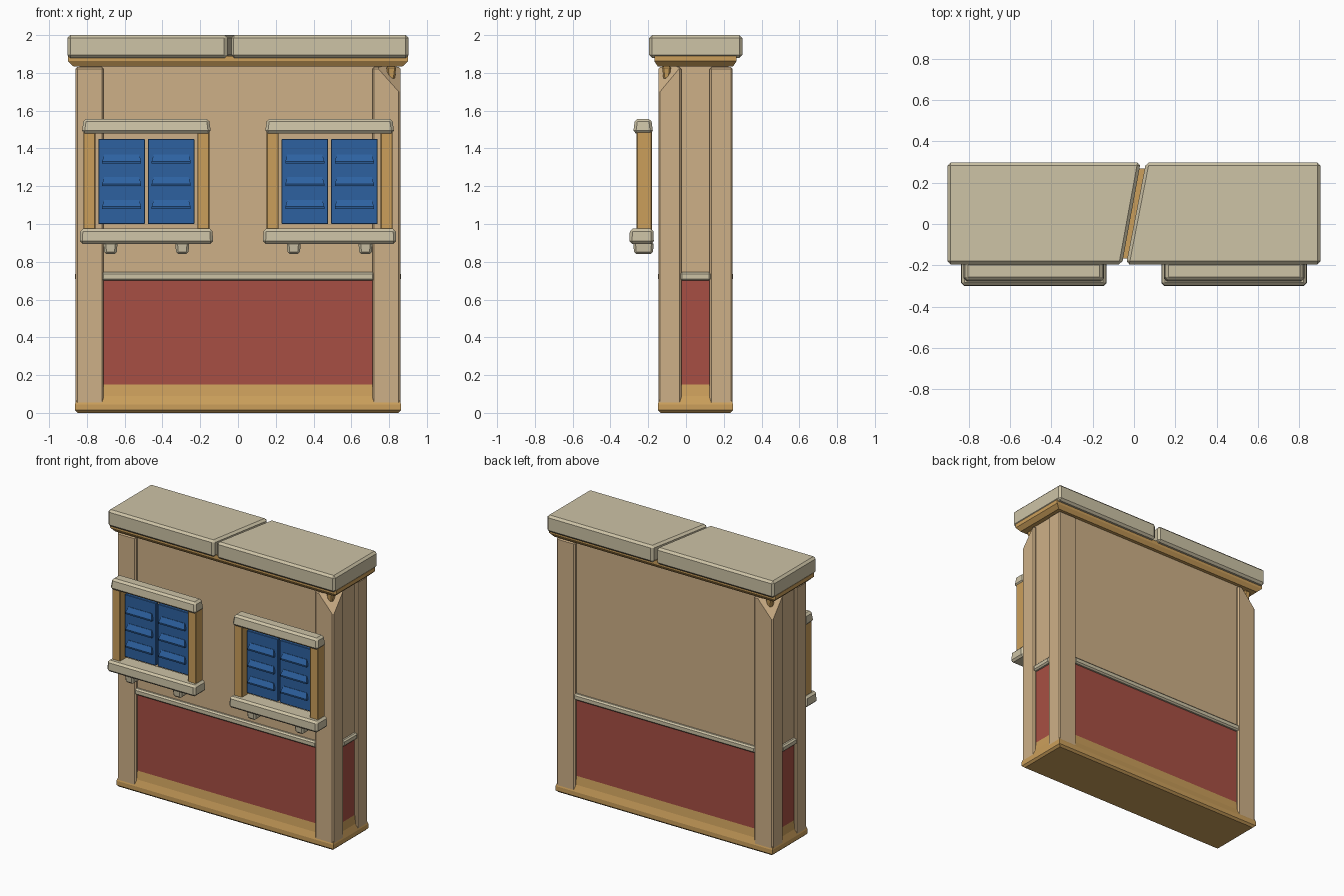
import bpy, bmesh
from mathutils import Vector

if "Cube" in bpy.data.objects:
    bpy.data.objects.remove(bpy.data.objects["Cube"])


def material(name, r, g, b):
    m = bpy.data.materials.new(name)
    lin = [((c / 255 + 0.055) / 1.055) ** 2.4 for c in (r, g, b)]
    m.diffuse_color = (*lin, 1)
    m.use_nodes = True
    m.node_tree.nodes["Principled BSDF"].inputs["Base Color"].default_value = m.diffuse_color
    return m


TAN = material("tan_plaster", 206, 176, 135)
GOLD = material("golden_wood", 203, 159, 91)
CREAM = material("cream_stone", 205, 195, 166)
BLUE = material("blue_paint", 45, 97, 160)
RED = material("red_paint", 167, 79, 67)


def finish(name, bm, *mats):
    bmesh.ops.recalc_face_normals(bm, faces=bm.faces[:])
    me = bpy.data.meshes.new(name)
    bm.to_mesh(me)
    bm.free()
    for m in mats:
        me.materials.append(m)
    ob = bpy.data.objects.new(name, me)
    bpy.context.collection.objects.link(ob)
    return ob


def loft(rings):
    """Stack of closed rings with caps."""
    bm = bmesh.new()
    loops = [[bm.verts.new(p) for p in r] for r in rings]
    n = len(loops[0])
    for a, b in zip(loops, loops[1:]):
        for i in range(n):
            j = (i + 1) % n
            bm.faces.new((a[i], a[j], b[j], b[i]))
    bm.faces.new(loops[0][::-1])
    bm.faces.new(loops[-1])
    bmesh.ops.recalc_face_normals(bm, faces=bm.faces[:])
    return bm


def rect(x0, x1, y0, y1, z, i=0.0, j=None):
    j = i if j is None else j
    return [(x0 + i, y0 + j, z), (x1 - i, y0 + j, z),
            (x1 - i, y1 - j, z), (x0 + i, y1 - j, z)]


def bevel(bm, w):
    if w:
        bmesh.ops.bevel(bm, geom=bm.edges[:], offset=w, segments=1,
                        affect='EDGES', profile=0.5)


def box(name, x, y, z, mat, w=0.008, top=0.0, bottom=0.0):
    bm = loft([rect(*x, *y, z[0], bottom), rect(*x, *y, z[1], top)])
    bevel(bm, w)
    return finish(name, bm, mat)


HX, Y0, Y1, YC = 0.86, -0.146, 0.246, 0.05   # outer footprint


def chip(bm, s):
    """Slice the broken top corner; s=1 front right, s=-1 back left."""
    def turn(x, y, z):
        return Vector((s * x, YC + s * (y - YC), z))
    a, b, c = turn(0.735, Y0, 1.83), turn(HX, -0.03, 1.83), turn(HX, Y0, 1.69)
    n = (b - a).cross(c - a)
    if n.dot(turn(HX, Y0, 1.83) - a) < 0:
        n = -n
    r = bmesh.ops.bisect_plane(bm, geom=bm.verts[:] + bm.edges[:] + bm.faces[:],
                               plane_co=a, plane_no=n, clear_outer=True)
    cut = [e for e in r['geom_cut'] if isinstance(e, bmesh.types.BMEdge)]
    if cut:
        bmesh.ops.holes_fill(bm, edges=cut, sides=0)


# wall body with flared skirting, coloured by height
core = loft([rect(-HX, HX, Y0, Y1, z, i) for z, i in
             ((0, 0.012), (0.014, -0.003), (0.045, -0.003), (0.09, 0.012),
              (0.15, 0.02), (0.70, 0.02), (1.84, 0.02))])
for s in (1, -1):
    chip(core, s)
for f in core.faces:
    h = f.calc_center_median().z
    f.material_index = 0 if h < 0.15 else 1 if h < 0.70 else 2
finish("wall_body", core, GOLD, RED, TAN)

# corner pillars, two of them with a broken corner
for sx in (-1, 1):
    for sy in (-1, 1):
        xs = sorted((sx * 0.712, sx * HX))
        ys = (Y0, -0.025) if sy < 0 else (0.125, Y1)
        bm = loft([rect(*xs, *ys, 0.03), rect(*xs, *ys, 1.83)])
        bevel(bm, 0.009)
        if sx == -sy:
            chip(bm, sx)
        finish("corner_pillar", bm, TAN)

# wooden pegs showing at the broken corners
for s in (1, -1):
    x, y = s * 0.812, YC + s * (-0.103 - YC)
    box("exposed_peg", (x - 0.026, x + 0.026), (y - 0.024, y + 0.024),
        (1.765, 1.835), GOLD, 0.008, bottom=0.008)

# rail around the wall between the pillars
for y in ((Y0 - 0.002, Y0 + 0.04), (Y1 - 0.04, Y1 + 0.002)):
    box("wall_rail", (-0.722, 0.722), y, (0.70, 0.745), CREAM, 0.01)
for s in (-1, 1):
    box("side_rail", sorted((s * 0.82, s * 0.862)), (-0.032, 0.132),
        (0.70, 0.745), CREAM, 0.01)

# cornice under the roof
finish("cornice", loft([rect(-0.9, 0.9, -0.168, 0.268, z, i, j) for z, i, j in
                        ((1.835, 0.028, 0.018), (1.862, 0, 0), (1.89, 0, 0))]), GOLD)

# two roof slabs split by a slanted gap
left = [(-0.903, -0.195), (-0.058, -0.195), (0.032, 0.298), (-0.903, 0.298)]
right = [(-0.038, -0.195), (0.903, -0.195), (0.903, 0.298), (0.058, 0.298)]
for name, pts in (("roof_slab_left", left), ("roof_slab_right", right)):
    bm = loft([[(x, y, z) for x, y in pts] for z in (1.88, 2.0)])
    bevel(bm, 0.015)
    finish(name, bm, CREAM)


def window(cx):
    def span(a, b):
        return (cx + a, cx + b)
    box("window_lintel", span(-0.342, 0.342), (-0.28, -0.174), (1.48, 1.557),
        CREAM, 0.014, top=0.01)
    box("window_sill", span(-0.353, 0.353), (-0.30, -0.17), (0.895, 0.975),
        CREAM, 0.014, top=0.003)
    for s in (-1, 1):
        box("window_jamb", span(*sorted((s * 0.27, s * 0.333))),
            (-0.262, -0.18), (0.96, 1.49), GOLD, 0.004)
        box("sill_bracket", span(s * 0.19 - 0.038, s * 0.19 + 0.038),
            (-0.28, -0.17), (0.84, 0.905), CREAM, 0.012, bottom=0.006)
        # shutter panel with three slanted louvres
        m = s * 0.131
        box("shutter", span(m - 0.123, m + 0.123), (-0.23, -0.20),
            (1.0, 1.45), BLUE, 0.003)
        for z in (1.08, 1.20, 1.32):
            x = span(m - 0.103, m + 0.103)
            finish("shutter_louvre", loft([
                rect(*x, -0.250, -0.22, z),
                rect(*x, -0.252, -0.22, z + 0.012),
                rect(x[0] + 0.01, x[1] - 0.01, -0.233, -0.22, z + 0.048)]), BLUE)


for cx in (-0.485, 0.485):
    window(cx)
